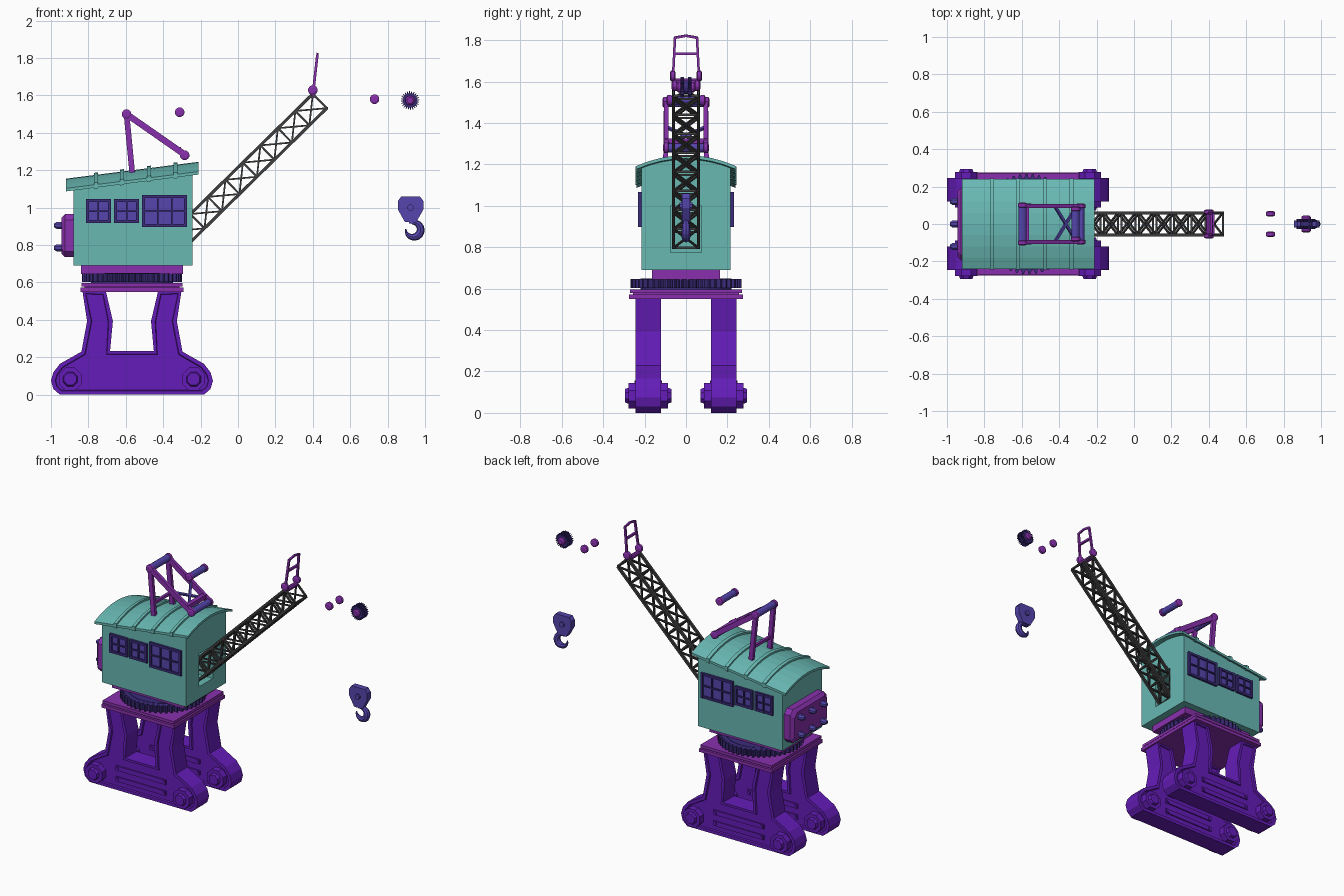
import bpy, bmesh
from math import sin, cos, pi, radians
from mathutils import Vector

if "Cube" in bpy.data.objects:
    bpy.data.objects.remove(bpy.data.objects["Cube"])

def material(name, rgb):
    m = bpy.data.materials.new(name)
    m.diffuse_color = (*rgb, 1)
    m.use_nodes = True
    m.node_tree.nodes["Principled BSDF"].inputs["Base Color"].default_value = m.diffuse_color
    return m

TEAL = material("teal", (.14, .48, .45))
VIOLET = material("violet", (.13, .012, .48))
PURPLE = material("purple", (.25, .03, .42))
BLUE = material("blue", (.09, .06, .42))
NAVY = material("navy", (.045, .025, .2))
STEEL = material("steel", (.05, .05, .05))
CX = -.567                                   # centre line of base

def build(name, parts, mat):
    verts, faces = [], []
    for v, f in parts:
        n = len(verts)
        verts += v
        faces += [[i + n for i in q] for q in f]
    me = bpy.data.meshes.new(name)
    me.from_pydata(verts, [], faces)
    bm = bmesh.new()
    bm.from_mesh(me)
    bmesh.ops.recalc_face_normals(bm, faces=bm.faces)
    bm.to_mesh(me)
    bm.free()
    me.materials.append(mat)
    ob = bpy.data.objects.new(name, me)
    bpy.context.collection.objects.link(ob)
    return ob

def loft(rings):
    n, m = len(rings[0]), len(rings)
    verts = [tuple(p) for r in rings for p in r]
    faces = [[k*n + i, k*n + (i+1) % n, (k+1)*n + (i+1) % n, (k+1)*n + i]
             for k in range(m-1) for i in range(n)]
    return verts, faces + [list(range(n)), list(range((m-1)*n, m*n))]

def box(x0, x1, y0, y1, z0, z1):
    return loft([[(x0, y0, z), (x1, y0, z), (x1, y1, z), (x0, y1, z)] for z in (z0, z1)])

def prism(outline, y0, y1):
    return loft([[(x, y, z) for x, z in outline] for y in (y0, y1)])

def lathe(c, prof, n=12, axis='Y', tooth=0):
    """Turned shape: prof = (distance along axis, radius); tooth cuts gear gaps."""
    rings = []
    for d, r in prof:
        ring = []
        for i in range(n):
            a = 2*pi*(i + .5)/n
            q = r - (tooth if i % 4 > 1 else 0)
            u, v = q*cos(a), q*sin(a)
            off = {'X': (d, u, v), 'Y': (u, d, v), 'Z': (u, v, d)}[axis]
            ring.append(Vector(c) + Vector(off))
        rings.append(ring)
    return loft(rings)

def beam(p, q, w, h=None):
    p, q = Vector(p), Vector(q)
    d = (q - p).normalized()
    s = d.cross((0, 1, 0))
    s = s.normalized() if s.length > .01 else Vector((1, 0, 0))
    t = d.cross(s)
    s, t = s*(h or w)/2, t*w/2
    return loft([[e+s+t, e-s+t, e-s-t, e+s-t] for e in (p, q)])

# Portal legs with recessed panels, hubs and ribs
half = [(.117, .233), (.102, .393), (.14, .555), (.265, .555), (.24, .393), (.27, .23),
        (.385, .165), (.42, .12), (.433, .075), (.42, .03), (.385, 0)]
outline = [(CX+u, z) for u, z in half] + [(CX-u, z) for u, z in reversed(half)]
for side, label in ((-1, "front"), (1, "rear")):
    y = side*.183
    leg = build(label + "_portal_leg", [prism(outline, y-.062, y+.062)], VIOLET)
    bm = bmesh.new()
    bm.from_mesh(leg.data)
    big = [f for f in bm.faces if len(f.verts) > 4]
    bmesh.ops.inset_individual(bm, faces=big, thickness=.022, depth=0)
    bmesh.ops.inset_individual(bm, faces=big, thickness=.004, depth=-.01)
    bm.to_mesh(leg.data)
    bm.free()
    build(label + "_hubs", [lathe((CX+u, y, .083), [(-.112, .035), (-.095, .042), (-.095, .066),
          (.095, .066), (.095, .042), (.112, .035)], 8) for u in (-.33, .33)], VIOLET)
    build(label + "_foot_ribs", [box(CX-.19, CX+.19, y-.06, y+.06, z-.016, z+.016)
                                 for z in (.072, .147)], VIOLET)
    build(label + "_foot_bolts", [lathe((CX+u, y, z), [(-.066, .01), (.066, .01)], 8)
                                  for u in (-.175, .175) for z in (.072, .147)], VIOLET)

# Platform, slewing gear and turntable
build("platform", [box(CX-.275, CX+.275, -.275, .275, .55, .572),
                   box(CX-.255, CX+.255, -.255, .255, .572, .578),
                   box(CX-.27, CX+.27, -.27, .27, .578, .597)], PURPLE)
build("slewing_gear", [lathe((CX, 0, 0), [(.603, .268), (.648, .268)], 192, 'Z', .022),
                       lathe((CX, 0, 0), [(.59, .22), (.65, .22)], 32, 'Z')], NAVY)
build("turntable", [box(CX-.272, CX+.272, -.165, .165, .645, .695)], PURPLE)

# Cabin and curved sloping roof
def top(x, y):
    return 1.245 + .127*(x + .21) - .052*(y/.24)**2

def arch(x, w, hi, lo):
    ys = [w*(i/4 - 1) for i in range(9)]
    return ([(x, y, top(x, y) + hi) for y in ys] +
            [(x, y, top(x, y) + lo) for y in reversed(ys)])

def wall(x):
    ys = [.215*(1 - i/4) for i in range(9)]
    return [(x, -.215, .69), (x, .215, .69)] + [(x, y, top(x, y) - .008) for y in ys]

cabin = build("cabin", [loft([wall(-.88), wall(-.243)])], TEAL)
cutter = build("boom_slot_cutter", [box(-.42, -.2, -.075, .075, .775, 1.0)], TEAL)
cutter.hide_render = True
cutter.hide_viewport = True
cut = cabin.modifiers.new("boom_slot", 'BOOLEAN')
cut.object, cut.operation, cut.solver = cutter, 'DIFFERENCE', 'EXACT'
build("roof", [loft([arch(-.92, .24, 0, -.016), arch(-.21, .24, 0, -.016)])], TEAL)
build("roof_ribs", [loft([arch(x-.011, .243, .012, -.02), arch(x+.011, .243, .012, -.02)])
                    for x in (-.76, -.62, -.475, -.335)], TEAL)

# Windows on both sides: panes, then frames and glazing bars
panes, frames = [], []
for x0, x1, z0, z1, cols in ((-.805, -.687, .925, 1.038, 2), (-.655, -.537, .925, 1.038, 2),
                             (-.505, -.28, .905, 1.06, 3)):
    for s in (-1, 1):
        panes.append(box(x0, x1, s*.21, s*.22, z0, z1))
        for i in range(cols + 1):
            x, w = x0 + (x1-x0)*i/cols, .008 if i in (0, cols) else .004
            frames.append(box(x-w, x+w, s*.21, s*.231, z0-.008, z1+.008))
        for i in range(3):
            z, w = z0 + (z1-z0)*i/2, .004 if i == 1 else .008
            frames.append(box(x0, x1, s*.21, s*.23, z-w, z+w))
build("window_panes", panes, BLUE)
build("window_frames", frames, NAVY)

# Counterweight with bolts
def plate(x, w, h, c=.03):
    return [(x, y, .85+z) for y, z in ((-w, -h+c), (-w+c, -h), (w-c, -h), (w, -h+c),
                                       (w, h-c), (w-c, h), (-w+c, h), (-w, h-c))]
build("counterweight", [loft([plate(-.875, .195, .115), plate(-.925, .195, .115),
                              plate(-.945, .175, .095)])], PURPLE)
build("counterweight_bolts", [lathe((-.945, y, z), [(0, .02), (-.025, .02), (-.04, .01)], 8, 'X')
                              for y in (-.12, 0, .12) for z in (.785, .905)], BLUE)

# Lattice boom
ang, N = radians(44.5), 8
d, up = Vector((cos(ang), 0, sin(ang))), Vector((-sin(ang), 0, cos(ang)))

def node(i, corner):
    h, y = ((0, -1), (0, 1), (1, 1), (1, -1))[corner % 4]
    return Vector((.475, y*.06, 1.532)) - d*(N-i)*.131 + up*h*.107
chords = [beam(node(0, c), node(N, c), .016) for c in range(4)]
posts = [beam(node(i, c), node(i, c+1), .011) for i in range(N+1) for c in range(4)]
braces = [beam(node(i+a, c), node(i+1-a, c+1), .009)
          for i in range(N) for c in range(4) for a in (0, 1)]
build("boom", chords + posts + braces, STEEL)

# Gantry frame on the roof
disc = [(-.014, .016), (-.009, .026), (.009, .026), (.014, .016)]
gantry = []
for s in (-1, 1):
    gantry += [beam((-.562, s*.1, 1.15), (-.596, s*.096, 1.5), .022, .03),
               beam((-.596, s*.096, 1.5), (-.28, s*.096, 1.28), .022, .034),
               lathe((-.285, s*.096, 1.28), disc), lathe((-.596, s*.1, 1.5), disc)]
gantry += [beam((-.57, -.1, 1.27), (-.57, .1, 1.27), .018),
           beam((-.32, -.1, 1.31), (-.32, .1, 1.31), .03)]
build("gantry", gantry, PURPLE)
build("gantry_braces", [beam((-.42, s*.09, 1.378), (-.31, -s*.09, 1.301), .014)
                        for s in (-1, 1)], BLUE)
build("gantry_rollers", [lathe((-.596, 0, 1.5), [(-.095, .023), (.095, .023)]),
                         lathe((-.285, 0, 1.28), [(-.09, .022), (.09, .022)])], BLUE)
build("loose_roller", [lathe((-.312, 0, 1.51), [(-.07, .022), (.07, .022)])], BLUE)
build("loose_roller_caps", [lathe((-.312, s*.08, 1.51), disc) for s in (-1, 1)], PURPLE)

# Frame at boom tip
tip = [beam((.405, 0, 1.735), (.405, 0, 1.735001), .001)] * 0
for s in (-1, 1):
    tip += [lathe((.4, s*.064, 1.628), disc),
            beam((.4, s*.064, 1.6), (.424, s*.053, 1.815), .012, .014),
            beam((.424, s*.056, 1.812), (.425, 0, 1.822), .012)]
tip += [beam((.415, -.058, 1.735), (.415, .058, 1.735), .014),
        lathe((.4, 0, 1.6), [(-.06, .016), (.06, .016)], 10)]
build("tip_frame", tip, PURPLE)

# Guide wheels, sheave and hook block
build("guide_wheels", [lathe((.73, s*.055, 1.58), disc) for s in (-1, 1)], PURPLE)
build("sheave", [lathe((.92, 0, 1.573), [(y-.008, .05), (y+.008, .05)], 96, 'Y', .012)
                 for y in (-.018, .018)] +
      [lathe((.92, 0, 1.573), [(-.02, .034), (.02, .034)], 16)], NAVY)
build("sheave_axle", [lathe((.92, 0, 1.573), [(-.046, .016), (-.038, .026), (.038, .026),
                                              (.046, .016)])], PURPLE)
block = [(-.05, 1.06), (.05, 1.06), (.068, 1.035), (.068, .99), (.03, .922), (-.03, .922),
         (-.068, .99), (-.068, 1.035)]
build("hook_block", [prism([(.923+x, z) for x, z in block], -.02, .02),
                     lathe((.923, 0, 1.0), [(-.032, .018), (.032, .018)], 8)], BLUE)
rings = []
for i in range(15):
    t = i/14
    a = radians(105 - 290*t)
    r = .011 + .011*sin(pi*min(t*1.05, 1)) - .007*t**4
    rings.append([(.937 + (.04 + r*cos(b))*cos(a), r*sin(b), .882 + (.04 + r*cos(b))*sin(a))
                  for b in (2*pi*k/8 for k in range(8))])
build("hook", [loft(rings), beam((.927, 0, .93), (.927, 0, .915), .024)], BLUE)
